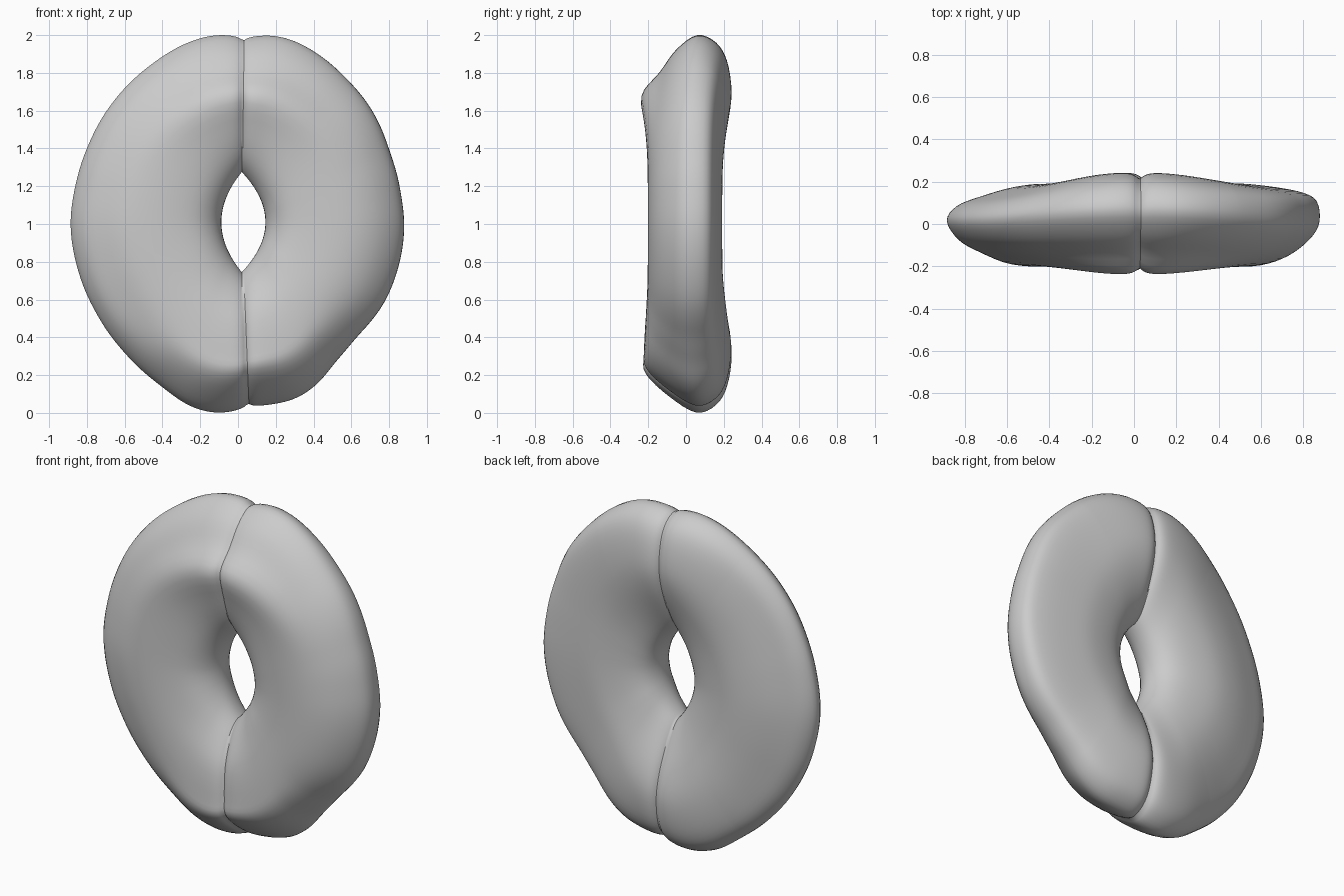
import bpy, math

if "Cube" in bpy.data.objects:
    bpy.data.objects.remove(bpy.data.objects["Cube"])

CX, CZ = 0.02, 1.01          # centre of the hole
N, SUB = 480, 4              # steps around the ring, steps per section span

# Outline seen from the front, as (x, z)
outer = [(.05,1.985),(.17,2.003),(.30,1.97),(.45,1.88),(.58,1.76),(.69,1.63),(.80,1.38),
         (.86,1.15),(.878,1.0),(.84,.75),(.77,.58),(.62,.40),(.50,.26),(.43,.16),(.30,.07),
         (.20,.05),(.07,.035),(-.02,.01),(-.10,-.005),(-.25,.03),(-.40,.14),(-.60,.32),
         (-.75,.53),(-.85,.77),(-.887,1.0),(-.86,1.2),(-.79,1.42),(-.65,1.66),
         (-.45,1.85),(-.27,1.96),(-.12,2.003),(0,1.995)]

# Cross-sections: (0 = hole edge .. 1 = outer edge, y)
left = [(0,0),(.05,-.1),(.18,-.17),(.4,-.2),(.62,-.19),(.8,-.135),(.93,-.075),(1,.015),
        (.94,.085),(.8,.13),(.6,.175),(.4,.19),(.18,.16),(.05,.1)]
right = [(0,0),(.05,-.1),(.18,-.17),(.4,-.2),(.62,-.195),(.8,-.15),(.94,-.07),(1,.01),
         (.98,.11),(.86,.155),(.6,.185),(.4,.19),(.18,.16),(.05,.1)]
top = [(0,0),(.03,-.07),(.14,-.14),(.34,-.2),(.57,-.24),(.74,-.14),(.9,-.05),(1,.06),
       (.95,.16),(.82,.22),(.6,.245),(.4,.22),(.18,.15),(.04,.08)]
bottom = [(0,0),(.03,-.07),(.14,-.14),(.34,-.205),(.60,-.225),(.735,-.215),(.89,-.09),(1,.055),
          (.95,.16),(.82,.22),(.6,.245),(.4,.22),(.18,.15),(.04,.08)]


def polar(points, passes):
    """Smoothed radius at N even angles."""
    pol = sorted((math.atan2(z - CZ, x - CX) % math.tau, math.hypot(x - CX, z - CZ))
                 for x, z in points)
    pol = [(pol[-1][0] - math.tau, pol[-1][1])] + pol + [(pol[0][0] + math.tau, pol[0][1])]
    radii = []
    for i in range(N):
        a = math.tau * i / N
        for (a0, r0), (a1, r1) in zip(pol, pol[1:]):
            if a0 <= a <= a1:
                t = (a - a0) / max(a1 - a0, 1e-6)
                radii.append(r0 + (r1 - r0) * t)
                break
    for _ in range(passes):
        radii = [(radii[i - 1] + radii[i] + radii[(i + 1) % N]) / 3 for i in range(N)]
    return radii


def lens_radius(a, half_w, half_h):
    """Radius of the pointed hole: where x = half_w * (1 - (z/half_h)^2)."""
    c, s = abs(math.cos(a)), abs(math.sin(a))
    k = half_w * s * s / half_h ** 2
    return 2 * half_w / (c + math.sqrt(c * c + 4 * k * half_w))


def smooth_loop(pts):
    """Closed Catmull-Rom curve through the section points."""
    out, n = [], len(pts)
    for i in range(n):
        p = [pts[(i + k) % n] for k in (-1, 0, 1, 2)]
        for j in range(SUB):
            t = j / SUB
            out.append(tuple(.5 * (2*b + (c - a)*t + (2*a - 5*b + 4*c - d)*t*t
                                   + (3*b - a - 3*c + d)*t**3) for a, b, c, d in zip(*p)))
    return out


r_out = polar(outer, 30)
left, right, top, bottom = map(smooth_loop, (left, right, top, bottom))
M = len(left)
seam_angles = (math.radians(89.5), math.radians(272))

# Two-lobed ring with pinched seams at top and bottom
verts = []
for i in range(N):
    a = math.tau * i / N
    c, sn = math.cos(a), math.sin(a)
    w = abs(sn) ** 5
    r_in = lens_radius(a, .125 if c > 0 else .108, .265)
    gap = min(abs(a - s) for s in seam_angles)
    u = min(max(.5 + c, 0), 1)       # left/right blend
    for l, r_, e in zip(left, right, top if sn > 0 else bottom):
        s = (l[0]*(1 - u) + r_[0]*u) * (1 - w) + e[0] * w
        y = (l[1]*(1 - u) + r_[1]*u) * (1 - w) + e[1] * w
        r = r_in + (r_out[i] - r_in) * s
        pinch = math.exp(-gap * r / .028)
        y *= 1 - .14 * pinch
        r -= max(s - .5, 0) * .05 * pinch
        verts.append((CX + r * c, y, CZ + r * sn))

faces = [(i*M + j, i*M + (j+1) % M, ((i+1) % N)*M + (j+1) % M, ((i+1) % N)*M + j)
         for i in range(N) for j in range(M)]
mesh = bpy.data.meshes.new("lobed_ring")
mesh.from_pydata(verts, [], faces)
mesh.update()
ring = bpy.data.objects.new("lobed_ring", mesh)
bpy.context.collection.objects.link(ring)

# Consistent outward faces and smooth shading
bpy.context.view_layer.objects.active = ring
ring.select_set(True)
bpy.ops.object.mode_set(mode='EDIT')
bpy.ops.mesh.select_all(action='SELECT')
bpy.ops.mesh.normals_make_consistent(inside=False)
bpy.ops.object.mode_set(mode='OBJECT')
bpy.ops.object.shade_smooth_by_angle(angle=math.radians(35))
